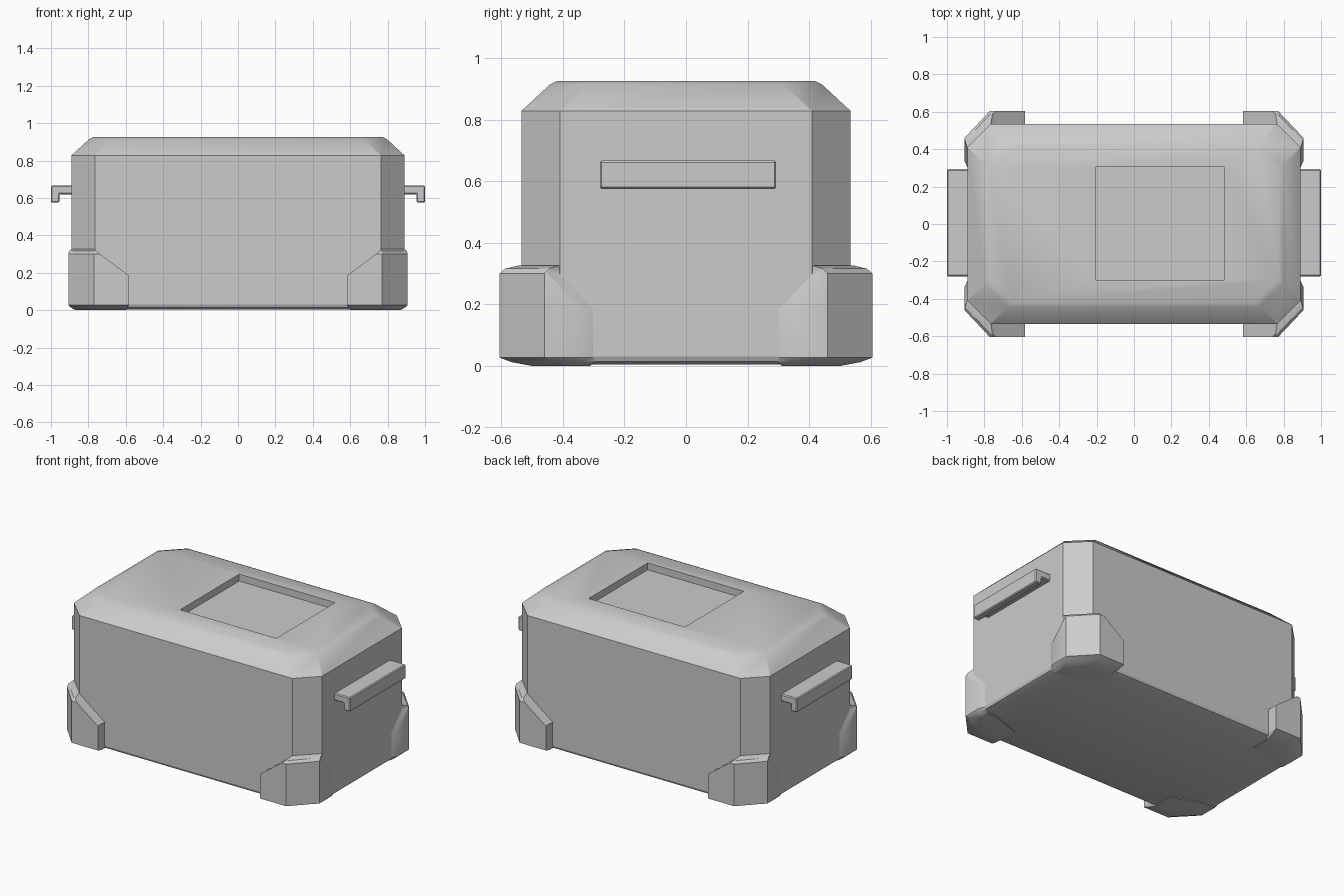
import bpy, bmesh, math

if "Cube" in bpy.data.objects:
    bpy.data.objects.remove(bpy.data.objects["Cube"])


def new_object(name, bm):
    bmesh.ops.recalc_face_normals(bm, faces=bm.faces)
    mesh = bpy.data.meshes.new(name)
    bm.to_mesh(mesh)
    bm.free()
    obj = bpy.data.objects.new(name, mesh)
    bpy.context.collection.objects.link(obj)
    return obj


def loft(name, rings):
    bm = bmesh.new()
    loops = [[bm.verts.new(p) for p in ring] for ring in rings]
    n = len(loops[0])
    for a, b in zip(loops, loops[1:]):
        for i in range(n):
            j = (i + 1) % n
            bm.faces.new((a[i], a[j], b[j], b[i]))
    bm.faces.new(loops[0][::-1])
    bm.faces.new(loops[-1])
    return new_object(name, bm)


def finish(obj, angle=25):
    bpy.ops.object.select_all(action='DESELECT')
    bpy.context.view_layer.objects.active = obj
    obj.select_set(True)
    for mod in list(obj.modifiers):
        bpy.ops.object.modifier_apply(modifier=mod.name)
    bpy.ops.object.shade_smooth_by_angle(angle=math.radians(angle))


def octagon(x, y, c, z):
    return [(x - c, -y, z), (x, c - y, z), (x, y - c, z), (x - c, y, z),
            (c - x, y, z), (-x, y - c, z), (-x, c - y, z), (c - x, -y, z)]


def rect(x0, x1, y0, y1, z):
    return [(x0, y0, z), (x1, y0, z), (x1, y1, z), (x0, y1, z)]


# Case body: chamfered box with a sloping shoulder
body = loft("case_body", [octagon(x, y, 0.125, z) for x, y, z in (
    (0.86, 0.50, 0.004), (0.883, 0.528, 0.015), (0.89, 0.535, 0.03), (0.89, 0.535, 0.828),
    (0.797, 0.442, 0.914), (0.775, 0.42, 0.925))])

# Recessed panel in the lid
cutter = loft("panel_cutter", [rect(-0.205, 0.485, -0.30, 0.305, z) for z in (0.88, 1.0)])
cutter.hide_render = True
cut = body.modifiers.new("panel", 'BOOLEAN')
cut.operation = 'DIFFERENCE'
cut.object = cutter
cut.solver = 'EXACT'
finish(body)
bpy.data.objects.remove(cutter)

# Corner guards: one wrapped corner, mirrored to all four
# level: z, outer x, outer y, front end x, side end y, chamfer x, chamfer y
levels = [
    (0.000, 0.865, 0.500, 0.60, 0.31, 0.740, 0.390),
    (0.012, 0.890, 0.565, 0.59, 0.30, 0.760, 0.435),
    (0.027, 0.907, 0.605, 0.583, 0.295, 0.770, 0.460),
    (0.185, 0.907, 0.605, 0.583, 0.295, 0.770, 0.460),
    (0.300, 0.907, 0.605, 0.737, 0.405, 0.770, 0.460),
    (0.316, 0.903, 0.588, 0.757, 0.407, 0.768, 0.445),
    (0.327, 0.893, 0.540, 0.764, 0.405, 0.766, 0.412),
]
rings = []
for z, x, y, fx, sy, cx, cy in levels:
    side = min(sy + 0.045, cy - 0.002)
    rings.append([(fx, -0.38, z), (fx, -y, z), (cx, -y, z), (x, -cy, z),
                  (x, -side, z), (min(x, 0.887), -sy, z), (0.80, -sy, z)])
guards = loft("corner_guards", rings)
mirror = guards.modifiers.new("mirror", 'MIRROR')
mirror.use_axis = (True, True, False)
finish(guards)

# Carry handles: hooked lip on each end
profile = [(0.87, 0.62), (0.955, 0.62), (0.955, 0.575), (1.0, 0.575), (1.0, 0.667), (0.87, 0.667)]
handles = loft("carry_handles", [[(x, y, z) for x, z in profile] for y in (-0.28, 0.293)])
bevel = handles.modifiers.new("bevel", 'BEVEL')
bevel.width = 0.006
bevel.segments = 1
handles.modifiers.new("mirror", 'MIRROR')
finish(handles)
